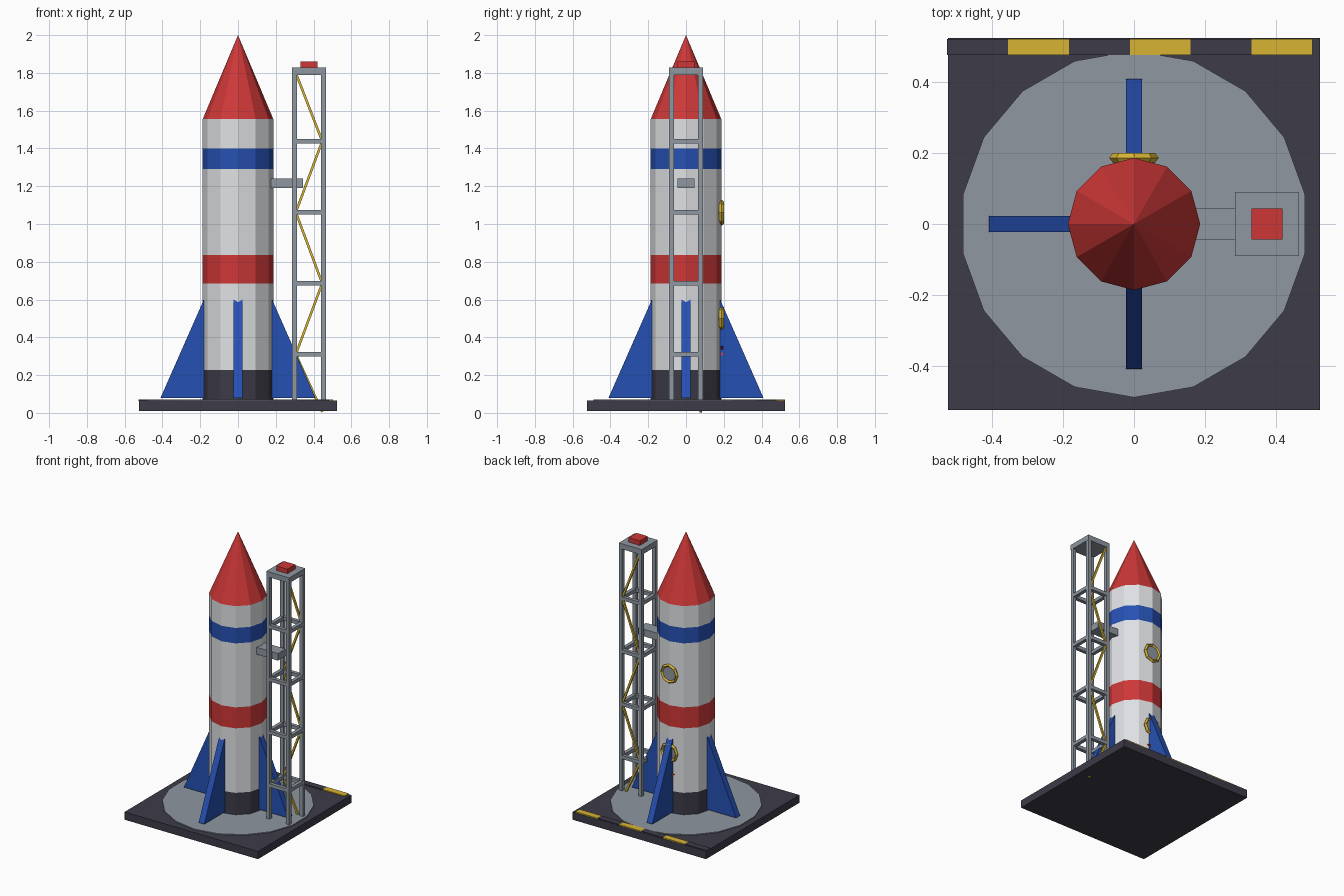
import bpy, bmesh, math
from mathutils import Vector, Matrix

cube = bpy.data.objects.get("Cube")
if cube:
    bpy.data.objects.remove(cube, do_unlink=True)


def material(name, rgb):
    # 0-255 display colour to linear
    lin = [((c / 255 + 0.055) / 1.055) ** 2.4 for c in rgb] + [1]
    m = bpy.data.materials.new(name)
    m.use_nodes = True
    m.diffuse_color = lin
    m.node_tree.nodes["Principled BSDF"].inputs["Base Color"].default_value = lin
    return m


WHITE = material("hull white", (222, 225, 228))
RED = material("signal red", (205, 55, 55))
BLUE = material("fin blue", (38, 80, 178))
GREY = material("steel grey", (142, 151, 160))
DARK = material("charcoal", (61, 59, 72))
YELLOW = material("hazard yellow", (215, 180, 52))


def finish(name, bm, *mats):
    bmesh.ops.recalc_face_normals(bm, faces=bm.faces)
    mesh = bpy.data.meshes.new(name)
    bm.to_mesh(mesh)
    bm.free()
    for m in mats:
        mesh.materials.append(m)
    ob = bpy.data.objects.new(name, mesh)
    bpy.context.collection.objects.link(ob)
    return ob


def add_box(bm, lo, hi):
    lo, hi = Vector(lo), Vector(hi)
    mat = Matrix.Translation((lo + hi) / 2) @ Matrix.Diagonal((*(hi - lo), 1))
    bmesh.ops.create_cube(bm, size=1, matrix=mat)


def box(name, lo, hi, mat):
    bm = bmesh.new()
    add_box(bm, lo, hi)
    return finish(name, bm, mat)


def prism(name, points, offset, mat):
    # Flat outline pushed along an offset
    bm = bmesh.new()
    face = bm.faces.new([bm.verts.new(p) for p in points])
    ext = bmesh.ops.extrude_face_region(bm, geom=[face], use_keep_orig=True)
    verts = [g for g in ext["geom"] if isinstance(g, bmesh.types.BMVert)]
    bmesh.ops.translate(bm, verts=verts, vec=offset)
    return finish(name, bm, mat)


def polygon(radii, n, start, place):
    pts = []
    for i in range(n):
        a = start + math.tau * i / n
        r = radii[i % len(radii)]
        pts.append(place(r * math.cos(a), r * math.sin(a)))
    return pts


# Launch pad and round deck
box("pad_base", (-0.525, -0.525, 0.01), (0.525, 0.525, 0.065), DARK)
prism("pad_deck", polygon([0.49], 18, math.pi / 2, lambda u, v: (u, v, 0.06)),
      (0, 0, 0.011), GREY)

# Hazard strip along the back edge
for i in range(6):
    x = -0.528 + i * 0.172
    box(f"hazard_strip_{i + 1}", (x, 0.477, 0.064), (x + 0.172, 0.523, 0.072),
        YELLOW if i % 2 else DARK)

# Rocket hull: stacked twelve-sided bands, coloured by height
R = 0.187
SIDES = 12
bands = [(0.07, 4), (0.227, 0), (0.686, 1), (0.835, 0),
         (1.29, 2), (1.40, 0), (1.555, 1)]
bm = bmesh.new()
rings = [[bm.verts.new(p) for p in
          polygon([R], SIDES, 0, lambda u, v: (u, v, z))] for z, _ in bands]
apex = bm.verts.new((0, 0, 2))
bm.faces.new(rings[0]).material_index = 4
for k, (_, index) in enumerate(bands):
    for i in range(SIDES):
        j = (i + 1) % SIDES
        top = [apex] if k == len(bands) - 1 else [rings[k + 1][j], rings[k + 1][i]]
        bm.faces.new([rings[k][i], rings[k][j]] + top).material_index = index
finish("rocket_hull", bm, WHITE, RED, BLUE, GREY, DARK)

# Four fins
T = 0.0225
for i, side in enumerate(("left", "back", "right", "front")):
    fin = prism(f"{side}_fin", [(0.12, -T, 0.08), (0.41, -T, 0.08),
                                (0.172, -T, 0.62), (0.12, -T, 0.62)],
                (0, 2 * T, 0), BLUE)
    fin.rotation_euler.z = i * math.pi / 2

# Portholes on the back
for name, z in (("upper", 1.06), ("lower", 0.50)):
    bm = bmesh.new()
    loops = []
    for r, y in ((0.07, 0.187), (0.06, 0.2), (0.047, 0.187), (0.06, 0.174)):
        loops.append([bm.verts.new(p) for p in
                      polygon([r], 8, 0, lambda u, v: (u, y, z + v))])
    for k in range(4):
        a, b = loops[k], loops[(k + 1) % 4]
        for i in range(8):
            j = (i + 1) % 8
            bm.faces.new((a[i], a[j], b[j], b[i]))
    finish(f"{name}_porthole_rim", bm, YELLOW)
    prism(f"{name}_porthole_glass",
          polygon([0.055], 8, 0, lambda u, v: (u, 0.17, z + v)),
          (0, 0.02, 0), GREY)

# Small star badge under the lower porthole
prism("star_badge", polygon([0.045, 0.02], 10, math.pi / 2,
                            lambda u, v: (u, 0.186, 0.34 + v)),
      (0, 0.009, 0), RED)

# Service tower
CX, HALF, W = 0.376, 0.077, 0.0125
bm = bmesh.new()
for sx in (-1, 1):
    for sy in (-1, 1):
        x, y = CX + sx * HALF, sy * HALF
        add_box(bm, (x - W, y - W, 0.06), (x + W, y + W, 1.80))
finish("tower_legs", bm, GREY)

levels = [0.31 + 0.376 * i for i in range(4)]
bm = bmesh.new()
for z in levels:
    for s in (-HALF, HALF):
        add_box(bm, (CX - HALF, s - W, z - W), (CX + HALF, s + W, z + W))
        add_box(bm, (CX + s - W, -HALF, z - W), (CX + s + W, HALF, z + W))
finish("tower_rungs", bm, GREY)

box("tower_cap", (CX - 0.09, -0.09, 1.79), (CX + 0.09, 0.09, 1.828), GREY)
box("tower_beacon", (CX - 0.044, -0.044, 1.82), (CX + 0.044, 0.044, 1.86), RED)
box("access_arm", (0.175, -0.044, 1.19), (0.345, 0.044, 1.24), GREY)

# Zigzag braces on the back of the tower
stops = [0.005] + levels + [1.80]
bm = bmesh.new()
for i in range(len(stops) - 1):
    s = 1 if i % 2 == 0 else -1
    a = Vector((CX + s * 0.07, HALF, stops[i]))
    b = Vector((CX - s * 0.07, HALF, stops[i + 1]))
    d = b - a
    turn = Matrix.Rotation(math.atan2(d.x, d.z), 4, "Y")
    mat = Matrix.Translation((a + b) / 2) @ turn @ Matrix.Diagonal(
        (0.013, 0.013, d.length, 1))
    bmesh.ops.create_cube(bm, size=1, matrix=mat)
finish("tower_braces", bm, YELLOW)
